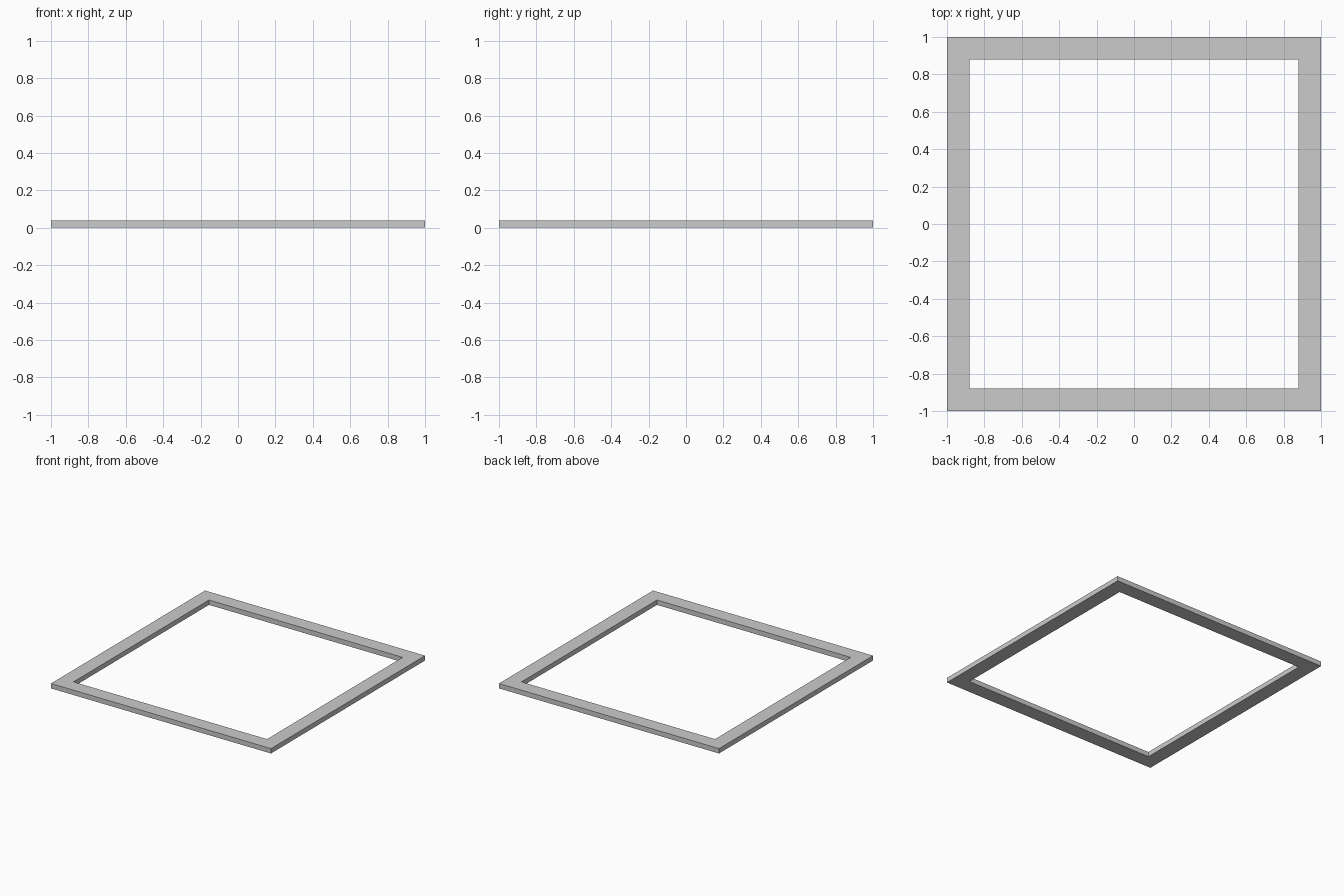
import bpy
import bmesh

if "Cube" in bpy.data.objects:
    bpy.data.objects.remove(bpy.data.objects["Cube"])

OUTER, INNER, HEIGHT = 1.0, 0.88, 0.04
CORNERS = [(-1, -1), (1, -1), (1, 1), (-1, 1)]

bm = bmesh.new()


def loop(half, z):
    """Square loop of four vertices."""
    return [bm.verts.new((x * half, y * half, z)) for x, y in CORNERS]


# Square frame: bridge the four loops around its rectangular cross-section
loops = [loop(OUTER, 0), loop(OUTER, HEIGHT), loop(INNER, HEIGHT), loop(INNER, 0)]
for k in range(4):
    a, b = loops[k], loops[(k + 1) % 4]
    for i in range(4):
        j = (i + 1) % 4
        bm.faces.new((a[i], a[j], b[j], b[i]))
bmesh.ops.recalc_face_normals(bm, faces=bm.faces[:])

mesh = bpy.data.meshes.new("square_frame")
bm.to_mesh(mesh)
bm.free()
frame = bpy.data.objects.new("square_frame", mesh)
bpy.context.collection.objects.link(frame)
